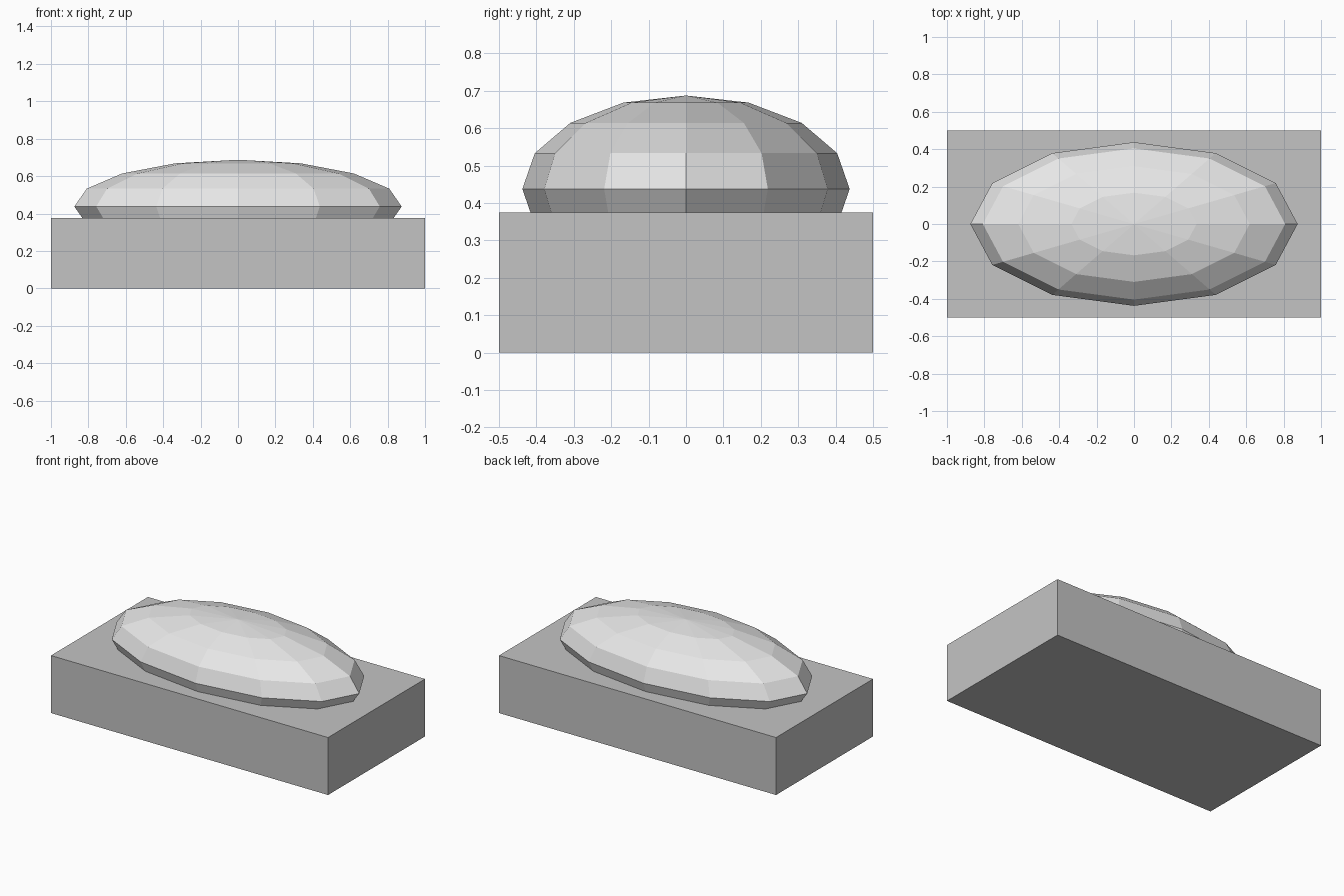
import bpy
import bmesh
from mathutils import Matrix

if "Cube" in bpy.data.objects:
    bpy.data.objects.remove(bpy.data.objects["Cube"])


def material(name, value):
    mat = bpy.data.materials.new(name)
    mat.diffuse_color = (value, value, value, 1.0)
    mat.use_nodes = True
    mat.node_tree.nodes["Principled BSDF"].inputs["Base Color"].default_value = mat.diffuse_color
    return mat


def add_part(name, bm, mat):
    mesh = bpy.data.meshes.new(name)
    bm.to_mesh(mesh)
    bm.free()
    mesh.materials.append(mat)
    obj = bpy.data.objects.new(name, mesh)
    bpy.context.collection.objects.link(obj)
    return obj


# rectangular base block
bm = bmesh.new()
bmesh.ops.create_cube(
    bm, size=1.0,
    matrix=Matrix.Translation((0, 0, 0.1875)) @ Matrix.Diagonal((2.0, 1.0, 0.375, 1.0)))
add_part("base_block", bm, material("mid grey", 0.55))

# faceted flattened dome, partly sunk into the block
bm = bmesh.new()
bmesh.ops.create_uvsphere(
    bm, u_segments=12, v_segments=8, radius=1.0,
    matrix=Matrix.Translation((0, 0, 0.4375)) @ Matrix.Diagonal((0.875, 0.4375, 0.25, 1.0)))
add_part("dome_top", bm, material("light grey", 0.8))
